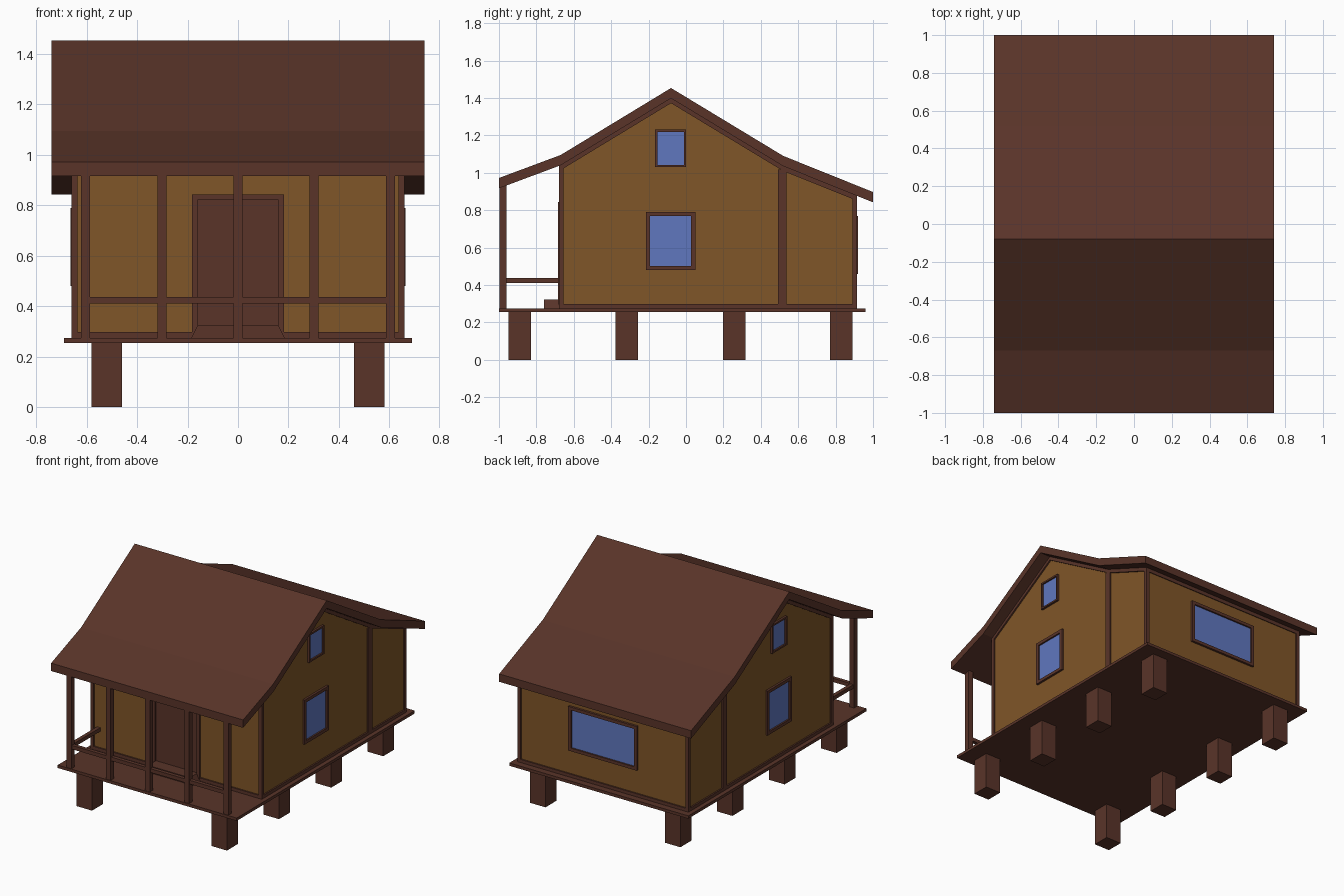
import bpy, bmesh

if "Cube" in bpy.data.objects:
    bpy.data.objects.remove(bpy.data.objects["Cube"])


def material(name, rgb):
    m = bpy.data.materials.new(name)
    m.diffuse_color = (*rgb, 1)
    m.use_nodes = True
    m.node_tree.nodes["Principled BSDF"].inputs["Base Color"].default_value = m.diffuse_color
    return m


BROWN = material("dark_brown_wood", (0.100, 0.034, 0.022))
OCHRE = material("ochre_wall", (0.215, 0.092, 0.021))
BLUE = material("blue_glass", (0.115, 0.185, 0.520))


def prism(name, pts, x0, x1, mat):
    """Extrude a side profile of (y, z) points from x0 to x1."""
    bm = bmesh.new()
    face = bm.faces.new([bm.verts.new((x0, y, z)) for y, z in pts])
    ext = bmesh.ops.extrude_face_region(bm, geom=[face])
    for v in ext["geom"]:
        if isinstance(v, bmesh.types.BMVert):
            v.co.x = x1
    bmesh.ops.recalc_face_normals(bm, faces=bm.faces)
    me = bpy.data.meshes.new(name)
    bm.to_mesh(me)
    bm.free()
    ob = bpy.data.objects.new(name, me)
    bpy.context.collection.objects.link(ob)
    me.materials.append(mat)
    return ob


def box(name, x, y, z, mat=BROWN):
    x, y = sorted(x), sorted(y)
    return prism(name, [(y[0], z[0]), (y[1], z[0]), (y[1], z[1]), (y[0], z[1])], x[0], x[1], mat)


# Roof line: top surface as (y, z)
ROOF = [(-1.0, 0.972), (-0.67, 1.095), (-0.08, 1.453), (0.52, 1.09), (1.0, 0.897)]
THICK, TRIM = 0.055, 0.026


def roof_z(y):
    for (a, za), (b, zb) in zip(ROOF, ROOF[1:]):
        if y <= b:
            return za + (zb - za) * (y - a) / (b - a)
    return ROOF[-1][1]


def under_roof(y0, y1, drop):
    """Points following the roof between y0 and y1, lowered by drop."""
    ys = [y0] + [y for y, _ in ROOF if y0 < y < y1] + [y1]
    return [(y, roof_z(y) - drop) for y in ys]


# Roof slab and the timber trim below it
prism("roof", ROOF + [(y, z - THICK) for y, z in reversed(ROOF)], -0.74, 0.74, BROWN)
F, B = -0.68, 0.915
prism("roof_trim", under_roof(F, B, THICK - 0.002) + under_roof(F, B, THICK + TRIM)[::-1],
      -0.66, 0.66, BROWN)

# Walls, floor and sill boards
WX, WF, WB = 0.65, -0.67, 0.905
prism("walls", [(WB, 0.27), (WF, 0.27)] + under_roof(WF, WB, THICK + 0.01), -WX, WX, OCHRE)
box("floor", (-0.69, 0.69), (-1.0, 0.96), (0.255, 0.275))
box("sill", (-0.66, 0.66), (F, B), (0.274, 0.297))

# Stilts
for s in (-1, 1):
    for y in (-0.89, -0.317, 0.258, 0.83):
        box("stilt", (s * 0.46, s * 0.58), (y - 0.06, y + 0.06), (0, 0.256))

# Wall posts at the corners and where the gable meets the rear lean-to
for s in (-1, 1):
    for y0, y1 in ((F, -0.656), (0.491, 0.538), (0.891, B)):
        box("wall_post", (s * 0.636, s * 0.66), (y0, y1), (0.275, roof_z(y1) - THICK - 0.01))


def opening(name, axis, side, wall, u, z, w, mat):
    """Framed panel standing on a wall that faces along axis."""
    def part(label, uu, zz, depth, m):
        d = (side * (wall - 0.01), side * (wall + depth))
        box(label, *((d, uu) if axis == "x" else (uu, d)), zz, m)
    part(name, (u[0] + w, u[1] - w), (z[0] + w, z[1] - w), 0.004, mat)
    for uu in ((u[0], u[0] + w), (u[1] - w, u[1])):
        part(name + "_jamb", uu, z, 0.015, BROWN)
    for zz in ((z[0], z[0] + w), (z[1] - w, z[1])):
        part(name + "_rail", (u[0] + w, u[1] - w), zz, 0.015, BROWN)


# Windows and door
for s in (-1, 1):
    opening("lower_window", "x", s, WX, (-0.215, 0.05), (0.48, 0.79), 0.022, BLUE)
    opening("upper_window", "x", s, WX, (-0.165, 0.0), (1.03, 1.23), 0.012, BLUE)
opening("back_window", "y", 1, WB, (-0.265, 0.265), (0.46, 0.768), 0.022, BLUE)
opening("door", "y", -1, -WF, (-0.182, 0.182), (0.29, 0.843), 0.022, BROWN)

# Door step with slanted ends
step = box("door_step", (-0.185, 0.185), (-0.76, -0.67), (0.274, 0.323))
for v in step.data.vertices:
    if v.co.z > 0.3:
        v.co.x *= 0.87

# Porch posts and rails, open on the right side
for x in (-0.605, -0.302, 0, 0.302, 0.605):
    box("porch_post", (x - 0.018, x + 0.018), (-0.996, -0.96), (0.27, 0.935))
box("front_rail", (-0.605, 0.605), (-0.991, -0.965), (0.41, 0.436))
box("side_rail", (-0.618, -0.592), (-0.97, -0.665), (0.41, 0.436))
